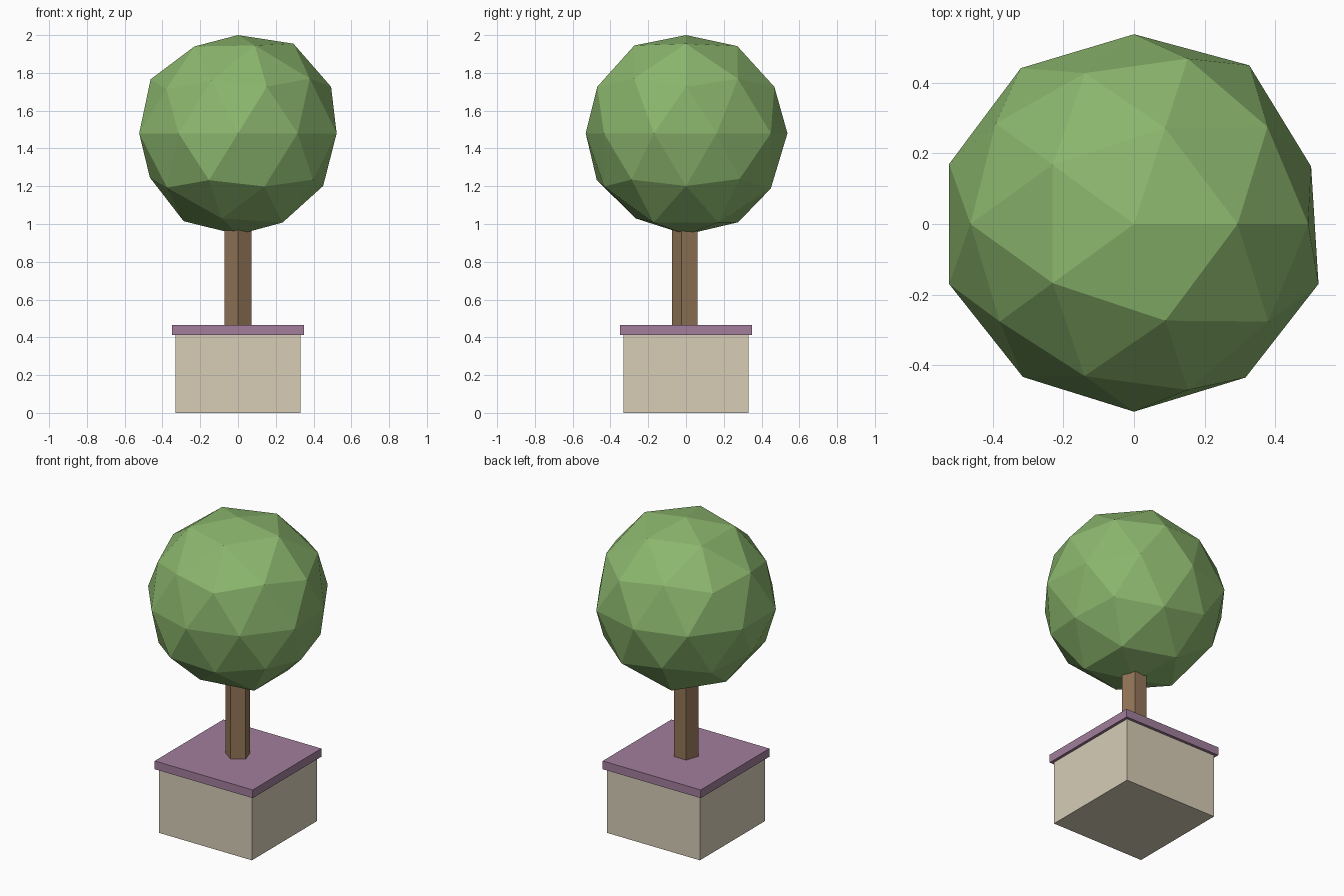
import bpy, bmesh, math
from mathutils import Vector

if "Cube" in bpy.data.objects:
    bpy.data.objects.remove(bpy.data.objects["Cube"])


def paint(obj, name, color):
    mat = bpy.data.materials.new(name)
    mat.diffuse_color = (*color, 1.0)
    mat.use_nodes = True
    mat.node_tree.nodes["Principled BSDF"].inputs["Base Color"].default_value = mat.diffuse_color
    obj.data.materials.append(mat)


def box(name, width, z0, z1):
    bpy.ops.mesh.primitive_cube_add(size=1, location=(0, 0, (z0 + z1) / 2))
    obj = bpy.context.object
    obj.name = name
    obj.scale = (width, width, z1 - z0)
    bpy.ops.object.transform_apply(location=False, rotation=False, scale=True)
    return obj


# Square planter and its overhanging rim slab
paint(box("planter", 0.664, 0.0, 0.45), "cream", (0.68, 0.61, 0.47))
paint(box("planter_rim", 0.70, 0.413, 0.466), "mauve", (0.36, 0.21, 0.33))

# Five-sided trunk with one corner facing the front
bpy.ops.mesh.primitive_cylinder_add(vertices=5, radius=0.075, depth=0.70,
                                    location=(0, 0, 0.75), rotation=(0, 0, math.pi))
trunk = bpy.context.object
trunk.name = "trunk"
paint(trunk, "bark", (0.29, 0.18, 0.097))

# Foliage ball: icosphere whose rings are pushed in and out a little
# (height on unit sphere, start angle, angle step, radii around the ring)
rings = [
    (1.0, 0, 360, [0.52]),
    (0.8507, 0, 72, [0.558, 0.543, 0.541, 0.541, 0.547]),
    (0.5257, 36, 72, [0.549, 0.528, 0.544, 0.532, 0.552]),
    (0.4472, 0, 72, [0.551, 0.550, 0.541, 0.525, 0.552]),
    (0.0, 18, 36, [0.527, 0.555, 0.537, 0.545, 0.55,
                   0.55, 0.535, 0.531, 0.537, 0.549]),
    (-0.4472, 36, 72, [0.54, 0.54, 0.522, 0.555, 0.548]),
    (-0.5257, 0, 72, [0.53, 0.555, 0.54, 0.546, 0.535]),
    (-0.8507, 36, 72, [0.555, 0.553, 0.547, 0.53, 0.555]),
    (-1.0, 0, 360, [0.536]),
]
bm = bmesh.new()
bmesh.ops.create_icosphere(bm, subdivisions=2, radius=1)
for v in bm.verts:
    d = v.co.normalized()
    _, start, step, radii = min(rings, key=lambda r: abs(r[0] - d.z))
    angle = math.degrees(math.atan2(d.y, d.x))
    v.co = d * radii[round((angle - start) / step) % len(radii)]
mesh = bpy.data.meshes.new("foliage")
bm.to_mesh(mesh)
bm.free()
foliage = bpy.data.objects.new("foliage", mesh)
foliage.location = Vector((0, 0, 1.48))
bpy.context.collection.objects.link(foliage)
paint(foliage, "leaf_green", (0.26, 0.47, 0.155))
